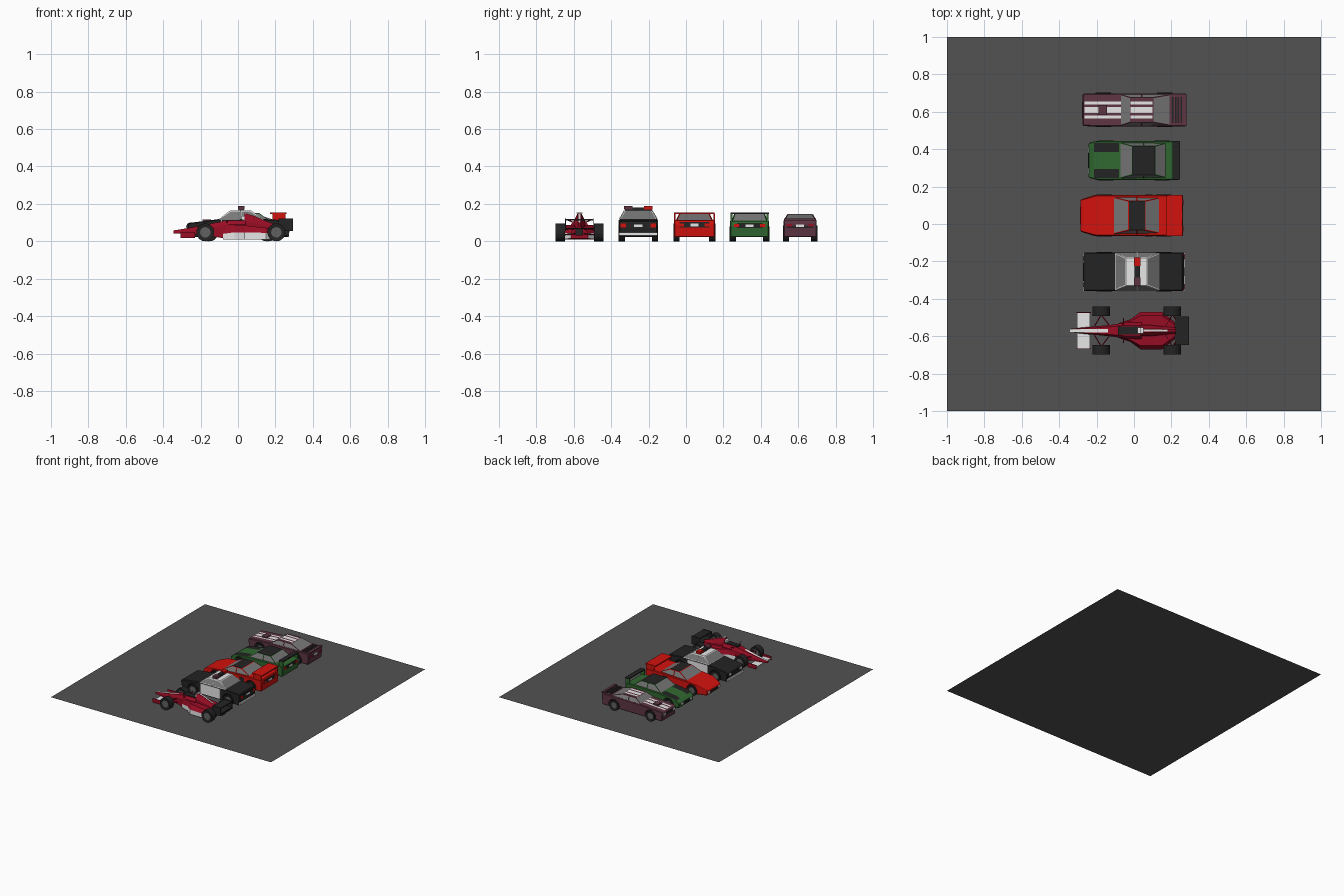
import bpy, bmesh, math
from mathutils import Vector, Matrix

if "Cube" in bpy.data.objects:
    bpy.data.objects.remove(bpy.data.objects["Cube"])

COLOURS = {"asphalt": (.085, .085, .085), "black": (.017, .017, .017), "glass_grey": (.19, .19, .19),
           "hub_grey": (.12, .12, .12), "white": (.82, .82, .82), "bright_red": (.65, .006, .004),
           "crimson": (.32, .004, .018), "green": (.03, .14, .03), "plum": (.11, .035, .055)}
MAT = {}
for n, c in COLOURS.items():
    MAT[n] = bpy.data.materials.new(n)
    MAT[n].diffuse_color = (*c, 1)


def finish(name, bm, mats, bevel=0):
    bmesh.ops.recalc_face_normals(bm, faces=bm.faces)
    me = bpy.data.meshes.new(name)
    bm.to_mesh(me)
    bm.free()
    ob = bpy.data.objects.new(name, me)
    bpy.context.collection.objects.link(ob)
    for m in mats:
        me.materials.append(MAT[m])
    if bevel:
        b = ob.modifiers.new("edge_chamfer", 'BEVEL')
        b.width, b.segments, b.limit_method, b.angle_limit = bevel, 1, 'ANGLE', math.radians(35)
    return ob


def box(name, x0, x1, y0, y1, z0, z1, mat):
    bm = bmesh.new()
    bmesh.ops.create_cube(bm, size=1, matrix=Matrix.Translation(((x0+x1)/2, (y0+y1)/2, (z0+z1)/2))
                          @ Matrix.Diagonal((x1-x0, y1-y0, z1-z0, 1)))
    return finish(name, bm, [mat])


def rod(name, p, q, r, mat):
    p, q = Vector(p), Vector(q)
    bm = bmesh.new()
    rot = (q-p).to_track_quat('Z', 'Y').to_matrix().to_4x4()
    bmesh.ops.create_cone(bm, cap_ends=True, segments=6, radius1=r, radius2=r, depth=(q-p).length,
                          matrix=Matrix.Translation((p+q)/2) @ rot)
    finish(name, bm, [mat])


def wheel(name, x, y, r, w):
    bm = bmesh.new()
    bmesh.ops.create_cone(bm, cap_ends=True, segments=18, radius1=r, radius2=r, depth=w,
                          matrix=Matrix.Translation((x, y, r)) @ Matrix.Rotation(math.pi/2, 4, 'X'))
    caps = [f for f in bm.faces if len(f.verts) > 4]
    bmesh.ops.inset_individual(bm, faces=caps, thickness=r*.42, depth=-.003)
    for f in caps:
        f.material_index = 1
    finish(name, bm, ["black", "hub_grey"])


def ribbon(name, pts, y0, y1, mat, lift=.0015):
    """Thin painted strip following a side profile."""
    bm = bmesh.new()
    rows = [[bm.verts.new((x, y, z+lift)) for y in (y0, y1)] for x, z in pts]
    for a, b in zip(rows, rows[1:]):
        bm.faces.new((a[0], b[0], b[1], a[1]))
    ob = finish(name, bm, [mat])
    if ob.data.polygons[0].normal.z < 0:
        ob.data.flip_normals()


def body(name, yc, top, hw, mat, taper=.0, axles=(-.16, .16), r=.042, zb=.022):
    """Side profile with wheel arches, extruded across; the nose narrows by taper."""
    R = r + .003
    a0 = math.asin((zb-r)/R)
    prof = [(top[0][0]+.006, zb)] + top + [(top[-1][0]-.006, zb)]
    for cx in reversed(axles):
        for i in range(10):
            a = a0 + (math.pi-2*a0)*i/9
            prof.append((cx+R*math.cos(a), r+R*math.sin(a)))
    bm = bmesh.new()
    sides = []
    for s in (-1, 1):
        sides.append([bm.verts.new((x, yc+s*hw*(1-taper*(max(0, -x-.2)/.09)**2), z)) for x, z in prof])
    n = len(prof)
    bm.faces.new(sides[0])
    bm.faces.new(sides[1])
    for i in range(n):
        j = (i+1) % n
        bm.faces.new((sides[0][i], sides[0][j], sides[1][j], sides[1][i]))
    finish(name+"_body", bm, [mat], .005)
    for cx in axles:
        for s in (-1, 1):
            wheel(name+"_wheel", cx, yc+s*(hw-.014), r, .034)


def cabin(name, yc, base, top, frame, roof, inset=.008):
    """Tapered greenhouse: inset glass on four sides, coloured roof."""
    bm = bmesh.new()
    rings = [[bm.verts.new((x, yc+s*hw, z)) for x, s in ((x0, -1), (x1, -1), (x1, 1), (x0, 1))]
             for x0, x1, hw, z in (base, top)]
    lo, hi = rings
    walls = [bm.faces.new((lo[i], lo[(i+1) % 4], hi[(i+1) % 4], hi[i])) for i in range(4)]
    bm.faces.new(hi).material_index = 2
    bmesh.ops.recalc_face_normals(bm, faces=bm.faces)
    bmesh.ops.inset_individual(bm, faces=walls, thickness=inset)
    for f in walls:
        f.material_index = 1
    finish(name+"_cabin", bm, [frame, "glass_grey", roof])
    for s in (-1, 1):  # door pillar between side windows
        xm = (top[0]+top[1])/2
        rod(name+"_pillar", (xm, yc+s*base[2], base[3]), (xm, yc+s*top[2], top[3]-.003), .004, frame)


def loft(name, yc, secs, mats, rule=None):
    """Six-sided sections (x, half width, bottom, shoulder, top, top half width)."""
    bm = bmesh.new()
    rings = [[bm.verts.new((x, yc+y, z)) for y, z in
              ((-w, b), (-w, m), (-tw, t), (tw, t), (w, m), (w, b))] for x, w, b, m, t, tw in secs]
    for a, b in zip(rings, rings[1:]):
        for i in range(6):
            f = bm.faces.new((a[i], a[(i+1) % 6], b[(i+1) % 6], b[i]))
            f.material_index = rule(i) if rule else 0
    bm.faces.new(rings[0])
    bm.faces.new(rings[-1])
    finish(name, bm, mats)


def ends(name, yc, xf, xr, hw, zf, zr, grille="black", tail="black"):
    """Headlights, grille, tail panel, lamps and number plate blank."""
    box(name+"_grille", xf-.003, xf+.01, yc-hw*.5, yc+hw*.5, zf-.012, zf+.008, grille)
    box(name+"_tail_panel", xr-.01, xr+.002, yc-hw*.85, yc+hw*.85, zr-.014, zr+.014, tail)
    box(name+"_plate", xr-.01, xr+.004, yc-.022, yc+.022, zr-.008, zr+.006, "white" if tail == "black" else "black")
    for s in (-1, 1):
        y = yc+s*hw*.7
        box(name+"_headlight", xf-.003, xf+.01, y-.013, y+.013, zf-.008, zf+.008, "white")


# ground
bm = bmesh.new()
bmesh.ops.create_grid(bm, x_segments=1, y_segments=1, size=1)
finish("ground_sheet", bm, ["asphalt"])

# open-wheel racer
Y = -.57
loft("racer_nose", Y, [(-.345, .009, .042, .05, .058, .006), (-.24, .02, .038, .06, .075, .013),
     (-.13, .03, .025, .075, .098, .02), (-.05, .042, .012, .09, .112, .028),
     (.04, .045, .012, .09, .112, .028)], ["crimson"])
loft("racer_sidepods", Y, [(-.08, .04, .01, .04, .07, .035), (-.02, .06, .01, .048, .088, .05),
     (.035, .1, .01, .048, .085, .08), (.15, .1, .01, .045, .072, .08),
     (.22, .045, .015, .045, .065, .03)], ["crimson", "white"], lambda i: int(i in (0, 4)))
loft("racer_engine_cover", Y, [(.035, .03, .07, .11, .15, .01), (.08, .03, .06, .1, .138, .009),
     (.16, .022, .05, .08, .105, .007), (.23, .015, .04, .065, .08, .006)], ["crimson"])
ribbon("racer_spine_stripe", [(.035, .15), (.08, .138), (.16, .105), (.18, .1)], Y-.006, Y+.006, "white")
ribbon("racer_nose_stripe", [(-.345, .058), (-.24, .075), (-.14, .096)], Y-.009, Y+.009, "white")
box("racer_cockpit", -.085, .03, Y-.021, Y+.021, .1, .116, "black")
box("racer_headrest", .018, .04, Y-.016, Y+.016, .11, .135, "white")
box("racer_camera_pod", .035, .05, Y-.016, Y+.016, .148, .155, "white")
box("racer_gearbox", .18, .27, Y-.02, Y+.02, .03, .065, "black")
box("racer_front_wing", -.305, -.235, Y-.097, Y+.097, .026, .032, "white")
for z in (.065, .112):
    box("racer_rear_wing", .222, .293, Y-.072, Y+.072, z, z+.007, "black")
for s in (-1, 1):
    box("racer_front_endplate", -.308, -.23, Y+s*.097-.002, Y+s*.097+.002, .018, .05, "crimson")
    box("racer_rear_endplate", .216, .295, Y+s*.074-.002, Y+s*.074+.002, .055, .122, "black")
    rod("racer_mirror_stalk", (-.06, Y+s*.03, .1), (-.055, Y+s*.065, .115), .003, "crimson")
    for ax, wb in ((-.175, .025), (.205, .025)):
        wheel("racer_wheel", ax, Y+s*.103, .048, .05)
        for dx in (-.04, .05):
            for z in (.04, .068):
                rod("racer_wishbone", (ax+dx*.9, Y+s*wb, z), (ax, Y+s*.085, z-.005), .0035, "crimson")

# patrol car
Y = -.255
body("patrol", Y, [(-.27, .085), (-.262, .098), (-.1, .119), (.14, .119), (.262, .112), (.267, .09)], .103, "black")
cabin("patrol", Y, (-.103, .138, .1, .117), (-.042, .07, .074, .165), "white", "white")
ends("patrol", Y, -.27, .266, .1, .075, .085)
for x in (-.275, .262):
    box("patrol_bumper", x, x+.01, Y-.103, Y+.103, .03, .046, "white")
for s in (-1, 1):
    box("patrol_door", -.09, .09, Y+s*.103-.002, Y+s*.103+.002, .03, .114, "white")
    box("patrol_lamp", 0, .034, *sorted((Y+s*.03, Y+s*.076)), .17, .188, "bright_red" if s > 0 else "plum")
    box("patrol_tail_lamp", .26, .27, Y+s*.08-.014, Y+s*.08+.014, .075, .095, "bright_red")
box("patrol_light_bar", .002, .032, Y-.072, Y+.072, .164, .182, "black")

# red wedge sports car with a tall hoop wing
Y = .045
top = [(-.288, .05), (-.28, .065), (-.2, .094), (-.1, .105), (.15, .115), (.255, .115), (.262, .09)]
body("wedge", Y, top, .11, "bright_red", .25)
cabin("wedge", Y, (-.11, .155, .098, .104), (-.028, .058, .078, .15), "bright_red", "black", .006)
ends("wedge", Y, -.286, .26, .095, .045, .088)
box("wedge_wing", .17, .26, Y-.108, Y+.108, .145, .155, "bright_red")
for s in (-1, 1):
    box("wedge_wing_post", .185, .255, Y+s*.105-.004, Y+s*.105+.004, .112, .148, "bright_red")
    box("wedge_side_intake", .06, .1, Y+s*.11-.002, Y+s*.11+.002, .065, .095, "black")
    box("wedge_tail_lamp", .255, .264, Y+s*.07-.015, Y+s*.07+.015, .08, .096, "bright_red")

# green coupe
Y = .34
hood = [(-.215, .08), (-.18, .092), (-.08, .105)]
body("coupe", Y, [(-.243, .06)] + hood + [(.17, .112), (.235, .108), (.242, .085)], .104, "green", .5,
     (-.15, .15), .04)
cabin("coupe", Y, (-.075, .178, .094, .104), (-.008, .112, .077, .152), "green", "black", .006)
ends("coupe", Y, -.242, .24, .08, .05, .085)
box("coupe_wing", .205, .245, Y-.103, Y+.103, .146, .153, "black")
for s in (-1, 1):
    ribbon("coupe_hood_panel", hood, *sorted((Y+s*.045, Y+s*.094)), "black")
    box("coupe_wing_post", .205, .24, Y+s*.096-.005, Y+s*.096+.005, .1, .147, "green")
    box("coupe_tail_lamp", .235, .244, Y+s*.07-.014, Y+s*.07+.014, .077, .093, "bright_red")

# plum muscle car with white stripes
Y = .61
hood = [(-.265, .099), (-.07, .112)]
body("muscle", Y, [(-.275, .09)] + hood + [(.19, .115), (.272, .115), (.278, .095)], .089, "plum", .05,
     (-.165, .165))
cabin("muscle", Y, (-.072, .2, .083, .112), (-.018, .1, .066, .145), "plum", "plum", .006)
ends("muscle", Y, -.274, .275, .085, .075, .085)
for o, w in ((-.038, .008), (0, .016), (.038, .008)):
    ribbon("muscle_hood_stripe", hood, Y+o-w, Y+o+w, "white")
    ribbon("muscle_roof_stripe", [(-.018, .145), (.1, .145)], Y+o-w, Y+o+w, "white")
box("muscle_hood_scoop", -.19, -.145, Y-.026, Y+.026, .1, .117, "plum")
box("muscle_tail_lip", .262, .282, Y-.086, Y+.086, .112, .122, "plum")
for i in range(4):
    box("muscle_louvre", .203+i*.015, .211+i*.015, Y-.07, Y+.07, .112, .118, "black")
for s in (-1, 1):
    box("muscle_tail_lamp", .27, .28, Y+s*.058-.014, Y+s*.058+.014, .078, .092, "crimson")

for m in bpy.data.materials:
    if m.users and not m.is_grease_pencil:
        m.use_nodes = True
        m.node_tree.nodes["Principled BSDF"].inputs["Base Color"].default_value = m.diffuse_color
